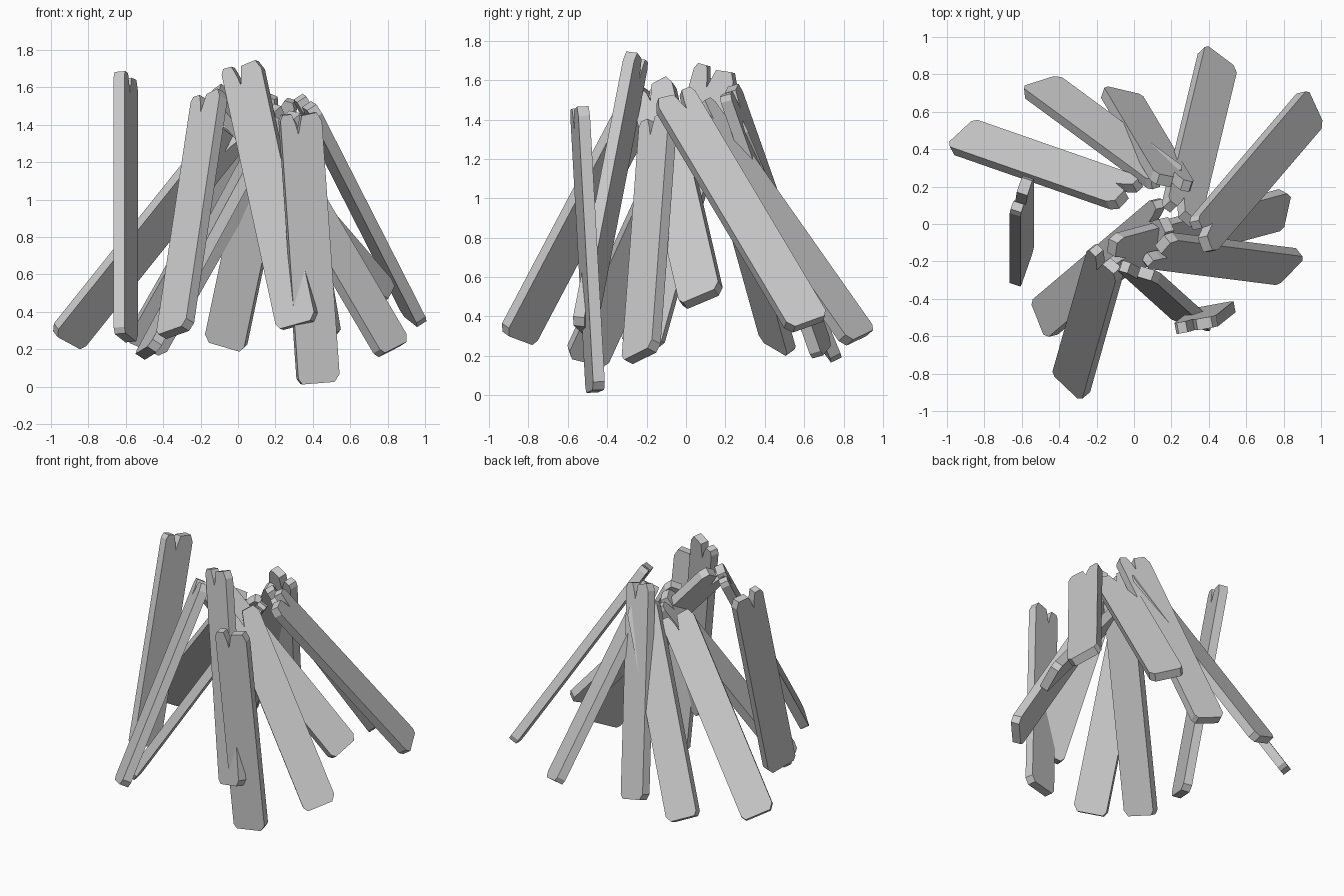
import bpy
import bmesh
from mathutils import Vector, Matrix

cube = bpy.data.objects.get("Cube")
if cube:
    bpy.data.objects.remove(cube, do_unlink=True)

# One flat grey for all the boards
grey = bpy.data.materials.new("plain_grey")
grey.use_nodes = True
color = (0.6, 0.6, 0.6, 1)
grey.diffuse_color = color
grey.node_tree.nodes["Principled BSDF"].inputs["Base Color"].default_value = color

WIDTH, THICK = 0.225, 0.06


def board_outline(length):
    """Board outline with clipped corners and a split at the top end."""
    h, w = length / 2, WIDTH / 2
    return [
        (-w + 0.02, -h), (w - 0.03, -h), (w, -h + 0.04),
        (w, h - 0.05), (w - 0.025, h),
        (0.005, h - 0.01), (-0.005, h - 0.05), (-0.02, h - 0.11),
        (-0.03, h - 0.06), (-0.05, h),
        (-w + 0.015, h), (-w, h - 0.03), (-w, -h + 0.03),
    ]


def make_board(name, foot, head, across):
    """Board running from foot to head, its width lying along across."""
    foot, head, across = Vector(foot), Vector(head), Vector(across)
    along = (head - foot).normalized()
    side = (across - along * across.dot(along)).normalized()
    normal = side.cross(along)

    bm = bmesh.new()
    ring = [bm.verts.new((u, v, -THICK / 2)) for u, v in board_outline((head - foot).length)]
    face = bm.faces.new(ring)
    ext = bmesh.ops.extrude_face_region(bm, geom=[face])
    top = [g for g in ext["geom"] if isinstance(g, bmesh.types.BMVert)]
    bmesh.ops.translate(bm, verts=top, vec=(0, 0, THICK))
    bmesh.ops.recalc_face_normals(bm, faces=bm.faces)

    mesh = bpy.data.meshes.new(name)
    bm.to_mesh(mesh)
    bm.free()
    mesh.materials.append(grey)
    obj = bpy.data.objects.new(name, mesh)
    bpy.context.collection.objects.link(obj)
    frame = Matrix((side, along, normal)).transposed().to_4x4()
    obj.matrix_world = Matrix.Translation((foot + head) / 2) @ frame


# Leaning boards: foot centre, head centre, width direction
boards = {
    "right_back_board": ((-.92, .47, .25), (-.03, .16, 1.36), (-.16, -.15, .09)),
    "back_right_board": ((-.50, .74, .21), (.18, .24, 1.41), (.19, .06, -.08)),
    "back_middle_board": ((-.07, .69, .22), (.21, .22, 1.55), (-.22, .05, .07)),
    "back_left_board": ((.45, .88, .29), (.25, .05, 1.47), (.17, -.12, -.07)),
    "left_back_board": ((.95, .62, .36), (.36, -.07, 1.52), (.09, -.20, -.07)),
    "left_upper_board": ((.80, .08, .49), (-.13, -.17, 1.57), (.04, .20, .09)),
    "left_front_board": ((.83, -.23, .20), (.12, -.14, 1.41), (.14, .15, .08)),
    "front_left_board": ((.43, -.46, .02), (.33, -.54, 1.46), (.22, .04, .02)),
    "front_middle_board": ((.32, -.52, .33), (.02, -.25, 1.72), (.22, -.07, .05)),
    "front_right_board": ((-.34, -.86, .29), (-.15, -.19, 1.56), (.16, -.15, .06)),
    "right_front_board": ((-.49, -.51, .18), (.16, .04, 1.38), (.08, -.20, .05)),
    "right_upright_board": ((-.60, -.23, .26), (-.60, .16, 1.66), (.07, .20, -.05)),
}
for name, (foot, head, across) in boards.items():
    make_board(name, foot, head, across)
